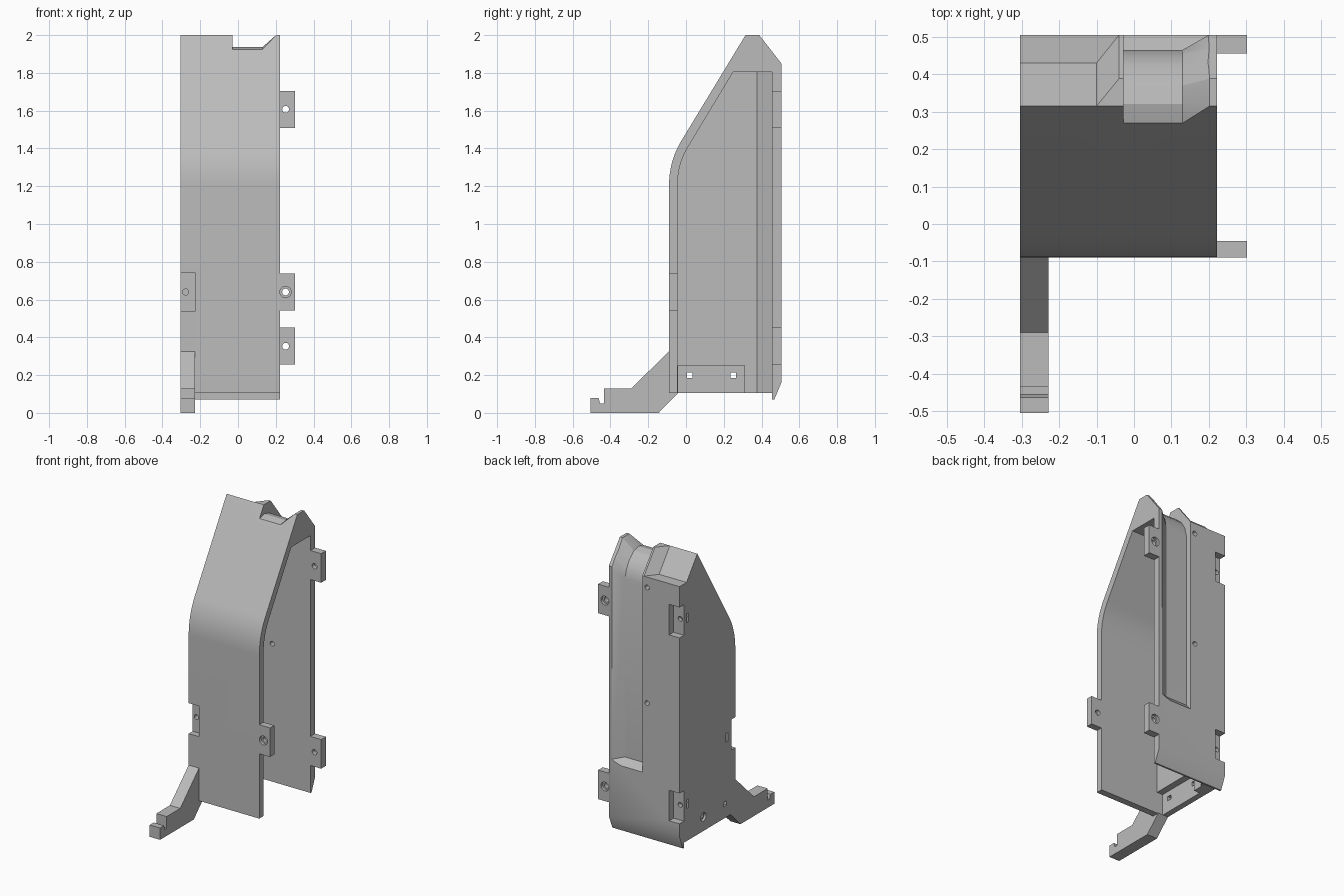
import bpy, bmesh, math
from mathutils import Vector, Matrix

old = bpy.data.objects.get("Cube")
if old:
    bpy.data.objects.remove(old)

grey = bpy.data.materials.new("light grey plastic")
grey.use_nodes = True
COLOUR = (0.5, 0.5, 0.5, 1)
grey.diffuse_color = COLOUR
grey.node_tree.nodes["Principled BSDF"].inputs["Base Color"].default_value = COLOUR


def finish(name, bm):
    bmesh.ops.recalc_face_normals(bm, faces=bm.faces)
    mesh = bpy.data.meshes.new(name)
    bm.to_mesh(mesh)
    bm.free()
    mesh.materials.append(grey)
    ob = bpy.data.objects.new(name, mesh)
    bpy.context.collection.objects.link(ob)
    return ob


def loft(name, sections):
    """Join matching y-z outlines placed along x; cap both ends."""
    bm = bmesh.new()
    rings = [[bm.verts.new((x, y, z)) for y, z in pts] for x, pts in sections]
    for a, b in zip(rings, rings[1:]):
        for i in range(len(a)):
            j = (i + 1) % len(a)
            bm.faces.new((a[i], a[j], b[j], b[i]))
    bm.faces.new(rings[0])
    bm.faces.new(rings[-1])
    return finish(name, bm)


def prism(name, pts, x0, x1):
    return loft(name, [(x0, pts), (x1, pts)])


def box(name, x, y, z):
    return prism(name, [(y[0], z[0]), (y[1], z[0]), (y[1], z[1]), (y[0], z[1])], *x)


def rod(name, centre, radius, length, axis):
    bm = bmesh.new()
    bmesh.ops.create_cone(bm, cap_ends=True, segments=24, radius1=radius,
                          radius2=radius, depth=length)
    turn = Vector((0, 0, 1)).rotation_difference(Vector(axis)).to_matrix().to_4x4()
    bm.transform(Matrix.Translation(centre) @ turn)
    return finish(name, bm)


def cut(target, cutter):
    mod = target.modifiers.new("cut", "BOOLEAN")
    mod.operation, mod.solver, mod.object = "DIFFERENCE", "EXACT", cutter
    bpy.context.view_layer.objects.active = target
    bpy.ops.object.modifier_apply(modifier=mod.name)
    bpy.data.objects.remove(cutter)


def bend(a, b, c, n=12):
    a, b, c = Vector(a), Vector(b), Vector(c)
    return [tuple(a * (1 - t) ** 2 + b * 2 * t * (1 - t) + c * t * t)
            for t in (i / n for i in range(n + 1))]


LEFT, RIGHT, WALL = -0.305, 0.222, -0.22
Y, X = (0, 1, 0), (1, 0, 0)

# Housing shell, open at one side and at the bottom
outline = ([(-0.09, 0.105)] + bend((-0.09, 1.2), (-0.09, 1.333), (-0.025, 1.44))
           + [(0.315, 2), (0.388, 2), (0.505, 1.85), (0.505, 0.16),
              (0.467, 0.07), (0.455, 0.07), (0.455, 0.105)])
housing = prism("housing", outline, LEFT, RIGHT)
cavity = ([(-0.045, 0)] + bend((-0.045, 1.2), (-0.045, 1.32), (0.015, 1.415))
          + [(0.25, 1.805), (0.455, 1.805), (0.455, 0)])
cut(housing, prism("cavity", cavity, WALL, 0.5))

# Stepped rear of the top block, ramping back to full depth
step = [(0.315, 2), (0.43, 1.85), (0.6, 1.85), (0.6, 2.1), (0.315, 2.1)]
ramp = [(0.388, 2), (0.505, 1.85), (0.6, 1.85), (0.6, 2.1), (0.388, 2.1)]
cut(housing, loft("step", [(-0.4, step), (-0.1, step), (-0.04, ramp)]))

# Channel down the back that rolls over the top, one wall sloped
close = [(0.8, 0.45), (0.8, 2.4), (0.2, 2.4)]
deep = [(0.2, 1.9), (0.27, 1.925), (0.32, 1.937), (0.37, 1.925), (0.42, 1.88),
        (0.45, 1.83), (0.465, 1.77), (0.465, 0.57), (0.51, 0.52)] + close
shallow = [(0.2, 2), (0.26, 2.003), (0.32, 2.003), (0.389, 2.003), (0.43, 1.955),
           (0.47, 1.9), (0.508, 1.855), (0.508, 0.55), (0.53, 0.52)] + close
cut(housing, loft("channel", [(-0.028, deep), (0.13, deep), (0.205, shallow)]))

# Pockets for the tabs of a mating part, with screw holes and nut slots
for front, z in ((True, 0.64), (False, 0.353), (False, 1.607)):
    y = (-0.2, -0.047) if front else (0.457, 0.6)
    slot_y = 0.0 if front else 0.418
    cut(housing, box("pocket", (-0.4, -0.228), y, (z - 0.103, z + 0.103)))
    cut(housing, rod("screw", (-0.277, -0.04 if front else 0.45, z), 0.016, 0.1, Y))
    cut(housing, box("slot", (-0.4, -0.25), (slot_y - 0.01, slot_y + 0.01),
                     (z - 0.03, z + 0.03)))

# Recess at the foot of the closed wall with two fixing holes
cut(housing, box("recess", (-0.265, 0), (-0.043, 0.31), (0, 0.25)))
for y in (0.02, 0.25):
    cut(housing, box("fixing", (-0.4, 0), (y - 0.015, y + 0.015), (0.185, 0.215)))
    cut(housing, rod("fixing_sink", (-0.31, y, 0.2), 0.028, 0.04, X))

# Holes through the back wall
for z in (1.0, 1.78):
    cut(housing, rod("back_hole", (-0.063, 0.48, z), 0.016, 0.1, Y))
parts = [housing]

# Sloped fillet in the inner back corner
bm = bmesh.new()
face = bm.faces.new([bm.verts.new((x, y, 0.105)) for x, y in
                     ((WALL, 0.375), (-0.16, 0.455), (WALL, 0.455))])
top = bmesh.ops.extrude_face_region(bm, geom=[face])["geom"]
bmesh.ops.translate(bm, vec=(0, 0, 1.7),
                    verts=[v for v in top if isinstance(v, bmesh.types.BMVert)])
parts.append(finish("corner_fillet", bm))

# Screw tabs on the open side
for name, front, z in (("front_tab", True, 0.64), ("lower_back_tab", False, 0.353),
                       ("upper_back_tab", False, 1.607)):
    y = (-0.09, -0.045) if front else (0.455, 0.505)
    tab = box(name, (RIGHT, 0.302), y, (z - 0.098, z + 0.098))
    cut(tab, rod("hole", (0.252, sum(y) / 2, z), 0.018, 0.2, Y))
    cut(tab, rod("sink", (0.252, y[0] if front else y[1], z), 0.03, 0.04, Y))
    parts.append(tab)

# Foot with a hooked toe
foot = [(-0.505, 0), (-0.145, 0), (-0.04, 0.105), (-0.09, 0.105), (-0.09, 0.325),
        (-0.29, 0.13), (-0.435, 0.13), (-0.435, 0.05), (-0.455, 0.05),
        (-0.463, 0.08), (-0.505, 0.08)]
parts.append(prism("foot", foot, LEFT, -0.228))

# Smooth the bends, keep corners sharp
bpy.ops.object.select_all(action="DESELECT")
for ob in parts:
    ob.select_set(True)
bpy.context.view_layer.objects.active = housing
bpy.ops.object.shade_smooth_by_angle(angle=math.radians(25))
